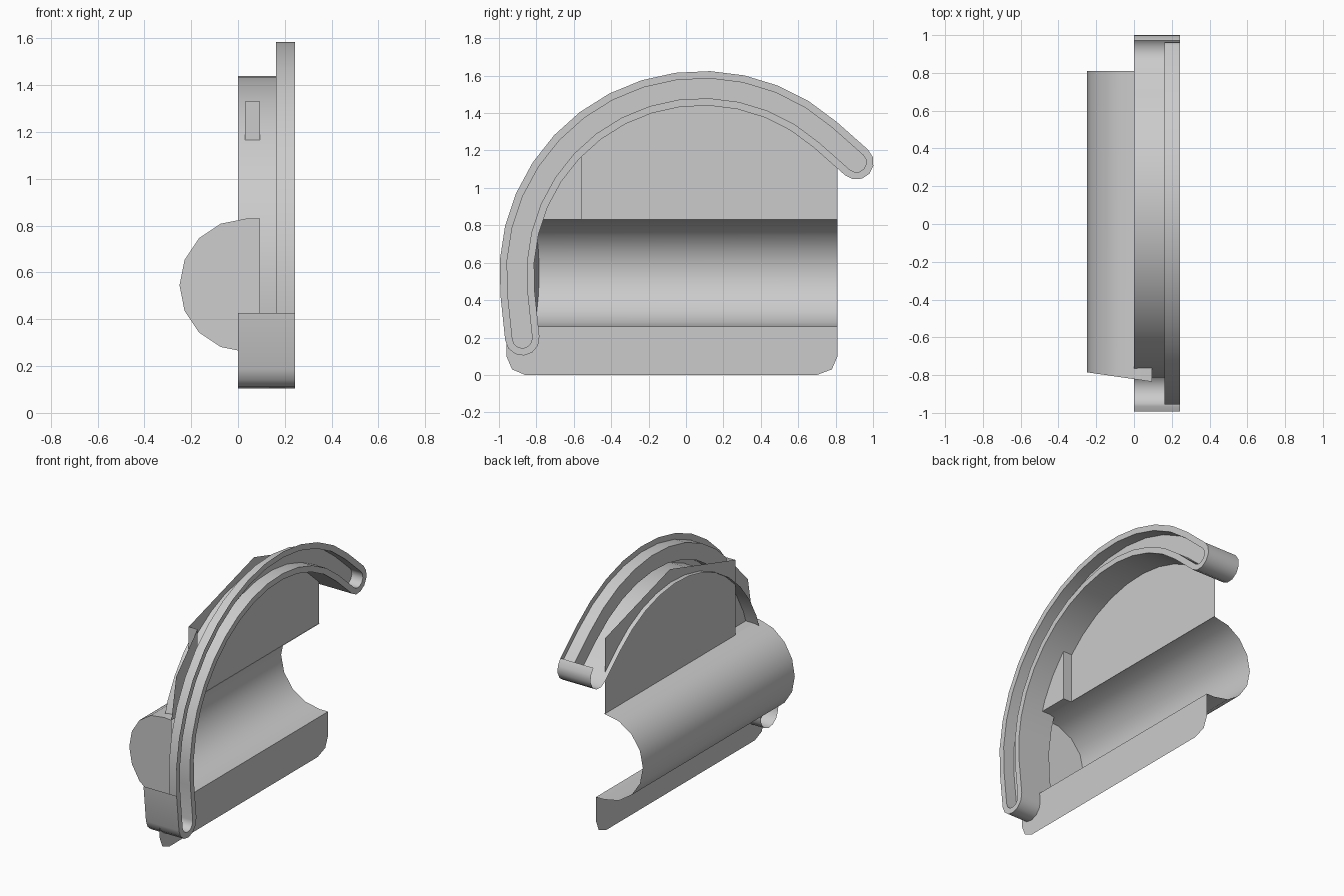
import bpy, math
from math import sin, cos, pi, radians

if "Cube" in bpy.data.objects:
    bpy.data.objects.remove(bpy.data.objects["Cube"])

X_BACK, X_FLOOR, X_RIM = 0.0, 0.162, 0.243   # depth levels of the arch
X_PLATE, X_RECESS = 0.095, 0.03              # depth levels of the plates


def make(name, verts, faces, smooth=False):
    mesh = bpy.data.meshes.new(name)
    mesh.from_pydata(verts, [], faces)
    mesh.update()
    ob = bpy.data.objects.new(name, mesh)
    bpy.context.collection.objects.link(ob)
    if smooth:
        bpy.ops.object.select_all(action='DESELECT')
        ob.select_set(True)
        bpy.context.view_layer.objects.active = ob
        bpy.ops.object.shade_smooth_by_angle(angle=radians(35))
    return ob


def strip(name, a, b, closed=True, skip=(), smooth=True):
    """Surface bridging two matching point rows."""
    n = len(a)
    faces = [(i, (i + 1) % n, n + (i + 1) % n, n + i)
             for i in range(n if closed else n - 1) if i not in skip]
    return make(name, a + b, faces, smooth)


# Arch outline: a long bent slot, offset by half-width w from its centre line
CY, CZ, R = 0.087, 0.54, 0.993
A0, A1, SEG, CAP = radians(48.5), radians(186), 14, 6
TAIL_TOP, TAIL_LOW = 0.222, 0.242


def slot(w, x):
    arc = [A0 + (A1 - A0) * i / SEG for i in range(SEG + 1)]
    top = (CY + R * cos(A0) + TAIL_TOP * sin(A0), CZ + R * sin(A0) - TAIL_TOP * cos(A0))
    low = (CY + R * cos(A1) - TAIL_LOW * sin(A1), CZ + R * sin(A1) + TAIL_LOW * cos(A1))
    pts = [(CY + (R + w) * cos(t), CZ + (R + w) * sin(t)) for t in arc]
    pts += [(low[0] + w * cos(A1 + pi * i / CAP), low[1] + w * sin(A1 + pi * i / CAP))
            for i in range(CAP + 1)]
    pts += [(CY + (R - w) * cos(t), CZ + (R - w) * sin(t)) for t in reversed(arc)]
    pts += [(top[0] + w * cos(A0 + pi + pi * i / CAP), top[1] + w * sin(A0 + pi + pi * i / CAP))
            for i in range(CAP + 1)]
    return [(x, y, z) for y, z in pts]


W, G = 0.092, 0.053
N = len(slot(W, 0))
# Side wall, open along the outside of the bend and its top tail
strip("arch_side_wall", slot(W, X_BACK), slot(W, X_RIM), skip=set(range(SEG)) | {N - 1})
strip("arch_rim", slot(W, X_RIM), slot(G, X_RIM), smooth=False)
strip("arch_groove_wall", slot(G, X_RIM), slot(G, X_FLOOR))

# Groove floor: quads across the bend plus the two rounded ends
h = SEG + 1
floor = [(i, i + 1, 2 * h + CAP - 1 - i, 2 * h + CAP - i) for i in range(SEG)]
floor.append(tuple(range(SEG, SEG + CAP + 3)))
floor.append((0,) + tuple(range(2 * h + CAP, N)))
make("arch_groove_floor", slot(G, X_FLOOR), floor)

# Half-round trough with a slanted end
TX, TZ, TR, Y_END, Y_STEP = 0.035, 0.545, 0.285, 0.81, -0.56


def slant(x):
    return -0.785 - 0.05 * (x + 0.25) / 0.345


prof = [(X_PLATE, TZ - TR)]
prof += [(TX + TR * cos(a), TZ + TR * sin(a)) for a in
         [1.5 * pi - pi * i / 8 for i in range(9)]]
near = [(x, slant(x), z) for x, z in prof]
far = [(x, Y_END, z) for x, z in prof]
strip("trough", near, far, closed=False)
TOP = TZ + TR
end = near + [(X_PLATE, slant(X_PLATE), TOP)]
make("trough_end", end, [tuple(range(len(end)))])
make("trough_top_ledge",
     [(TX, slant(TX), TOP), (X_PLATE, slant(X_PLATE), TOP),
      (X_PLATE, Y_STEP, TOP), (TX, Y_STEP, TOP)], [(0, 1, 2, 3)])


def plate(name, x, outline):
    make(name, [(x, y, z) for y, z in outline], [tuple(range(len(outline)))])


# Flat plates above and below the trough
plate("lower_plate", X_PLATE,
      [(-0.96, 0.26), (-0.96, 0.1), (-0.93, 0.03), (-0.86, 0), (0.70, 0),
       (0.78, 0.03), (0.81, 0.1), (0.81, 0.26)])
plate("upper_plate", X_RECESS,
      [(Y_STEP, TOP), (Y_END, TOP), (Y_END, 1.33), (0.125, 1.53), (Y_STEP, 1.33)])
plate("upper_side_plate", X_PLATE,
      [(slant(X_PLATE), TOP), (Y_STEP, TOP), (Y_STEP, 1.33), (-0.785, 1.10)])
make("plate_step",
     [(X_RECESS, Y_STEP, TOP), (X_PLATE, Y_STEP, TOP),
      (X_PLATE, Y_STEP, 1.33), (X_RECESS, Y_STEP, 1.33)], [(0, 1, 2, 3)])
